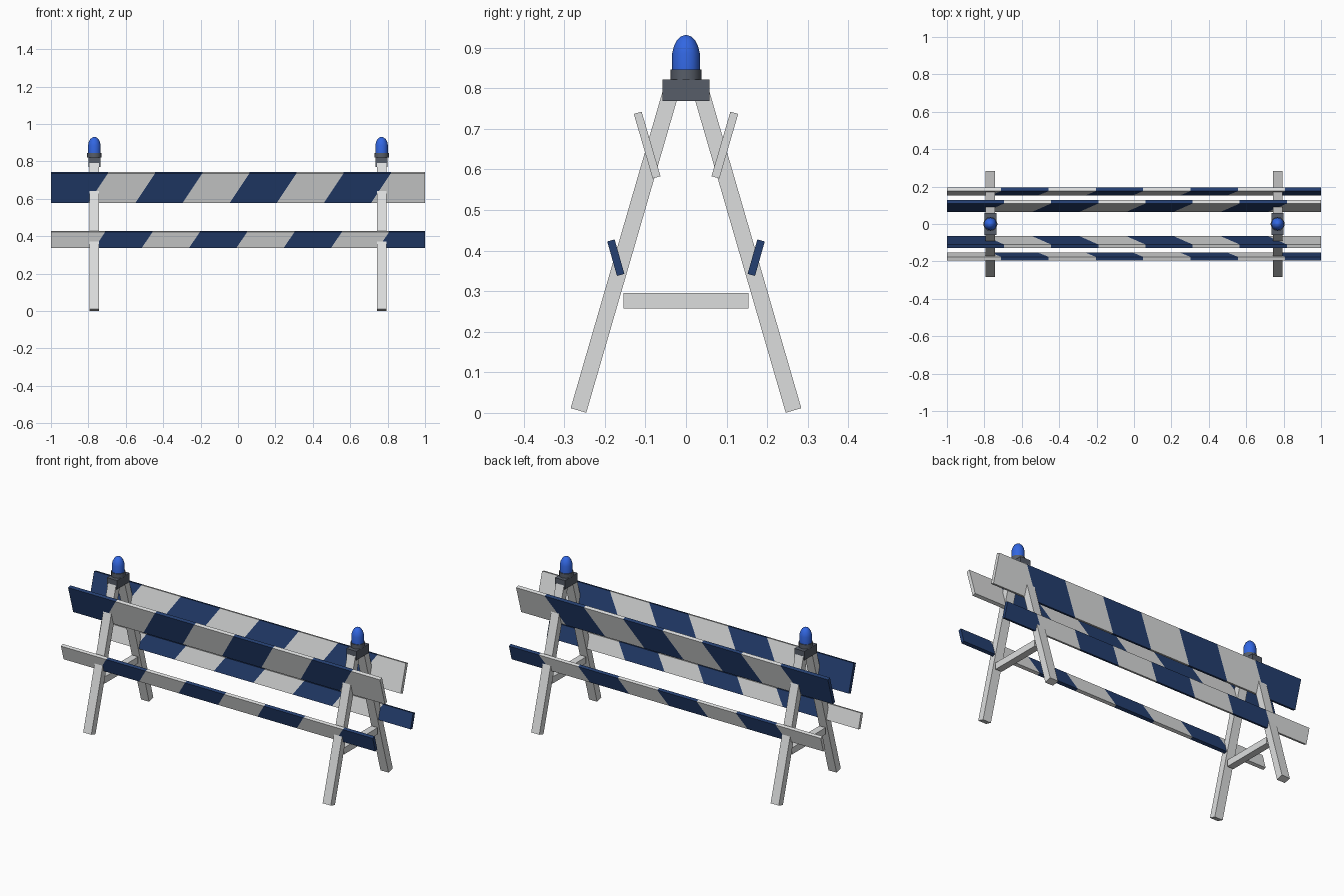
import bpy, bmesh, math
from mathutils import Vector

if "Cube" in bpy.data.objects:
    bpy.data.objects.remove(bpy.data.objects["Cube"])


def material(name, rgb):
    m = bpy.data.materials.new(name)
    m.diffuse_color = (*rgb, 1)
    m.use_nodes = True
    m.node_tree.nodes["Principled BSDF"].inputs["Base Color"].default_value = m.diffuse_color
    return m


WHITE = material("white_paint", (0.72, 0.73, 0.73))
NAVY = material("navy_paint", (0.018, 0.050, 0.165))
DARK = material("dark_grey_plastic", (0.095, 0.110, 0.138))
BLUE = material("blue_lens", (0.032, 0.135, 0.76))


def finish(name, bm, mats):
    bmesh.ops.recalc_face_normals(bm, faces=bm.faces)
    me = bpy.data.meshes.new(name)
    bm.to_mesh(me)
    bm.free()
    for m in mats:
        me.materials.append(m)
    ob = bpy.data.objects.new(name, me)
    bpy.context.collection.objects.link(ob)
    return ob


def slat(name, x0, x1, low, high, thick, mats, cuts=(), slant=0.0):
    """Tilted board along x from low (y, z) to high (y, z), split by slanted
    cuts into bands that take the materials in turn."""
    low, high = Vector((0, *low)), Vector((0, *high))
    up = (high - low).normalized()
    out = Vector((0, up.z, -up.y)) * thick / 2
    bm = bmesh.new()
    rows = []
    for x, s in [(x0, 0)] + [(c, slant) for c in cuts] + [(x1, 0)]:
        rows.append([bm.verts.new(p + Vector((x + dx, 0, 0))) for p, dx in (
            (low - out, -s), (low + out, -s), (high + out, 0), (high - out, 0))])
    for i, (a, b) in enumerate(zip(rows, rows[1:])):
        for k in range(4):
            n = (k + 1) % 4
            bm.faces.new((a[k], a[n], b[n], b[k])).material_index = i % len(mats)
    bm.faces.new(rows[0])
    bm.faces.new(rows[-1]).material_index = (len(rows) - 2) % len(mats)
    return finish(name, bm, mats)


def box(name, centre, size, mat):
    bm = bmesh.new()
    bmesh.ops.create_cube(bm, size=1)
    for v in bm.verts:
        v.co = Vector(centre) + Vector([c * s for c, s in zip(v.co, size)])
    return finish(name, bm, [mat])


def lathe(name, x, profile, mat, sides=12):
    """Closed turned shape around a vertical axis at x."""
    bm = bmesh.new()
    rings = [[bm.verts.new((x + r * math.cos(2 * math.pi * i / sides),
                            r * math.sin(2 * math.pi * i / sides), z))
              for i in range(sides)] for r, z in profile]
    for a, b in zip(rings, rings[1:]):
        for i in range(sides):
            n = (i + 1) % sides
            bm.faces.new((a[i], a[n], b[n], b[i]))
    bm.faces.new(rings[0])
    bm.faces.new(rings[-1])
    ob = finish(name, bm, [mat])
    bpy.ops.object.select_all(action='DESELECT')
    ob.select_set(True)
    bpy.context.view_layer.objects.active = ob
    bpy.ops.object.shade_smooth_by_angle(angle=math.radians(40))
    return ob


# Striped boards, mirrored front and back
for side, s in (("front", -1), ("back", 1)):
    slat(side + "_upper_board", -1, 1, (s * 0.0725, 0.5805), (s * 0.119, 0.7395),
         0.02, [NAVY, WHITE], [-0.695 + 0.252 * i for i in range(7)], 0.106)
    slat(side + "_lower_board", -1, 1, (s * 0.161, 0.340), (s * 0.185, 0.425),
         0.019, [WHITE, NAVY], [-0.71 + 0.253 * i for i in range(7)], 0.058)

# Two trestle ends, each with a warning lamp
for end, x in (("left", -0.768), ("right", 0.768)):
    for side, s in (("front", -1), ("back", 1)):
        slat(f"{end}_{side}_leg", x - 0.026, x + 0.026,
             (s * 0.265, 0.006), (s * 0.039, 0.785), 0.04, [WHITE])
    box(end + "_crossbar", (x, 0, 0.276), (0.04, 0.308, 0.038), WHITE)
    box(end + "_lamp_base", (x, 0, 0.795), (0.064, 0.116, 0.052), DARK)
    lathe(end + "_lamp_collar", x, [(0.038, 0.82), (0.038, 0.846)], DARK)
    lathe(end + "_lamp_lens", x,
          [(0.034, 0.845), (0.034, 0.886), (0.030, 0.903), (0.022, 0.919),
           (0.012, 0.928), (0.003, 0.931)], BLUE)
